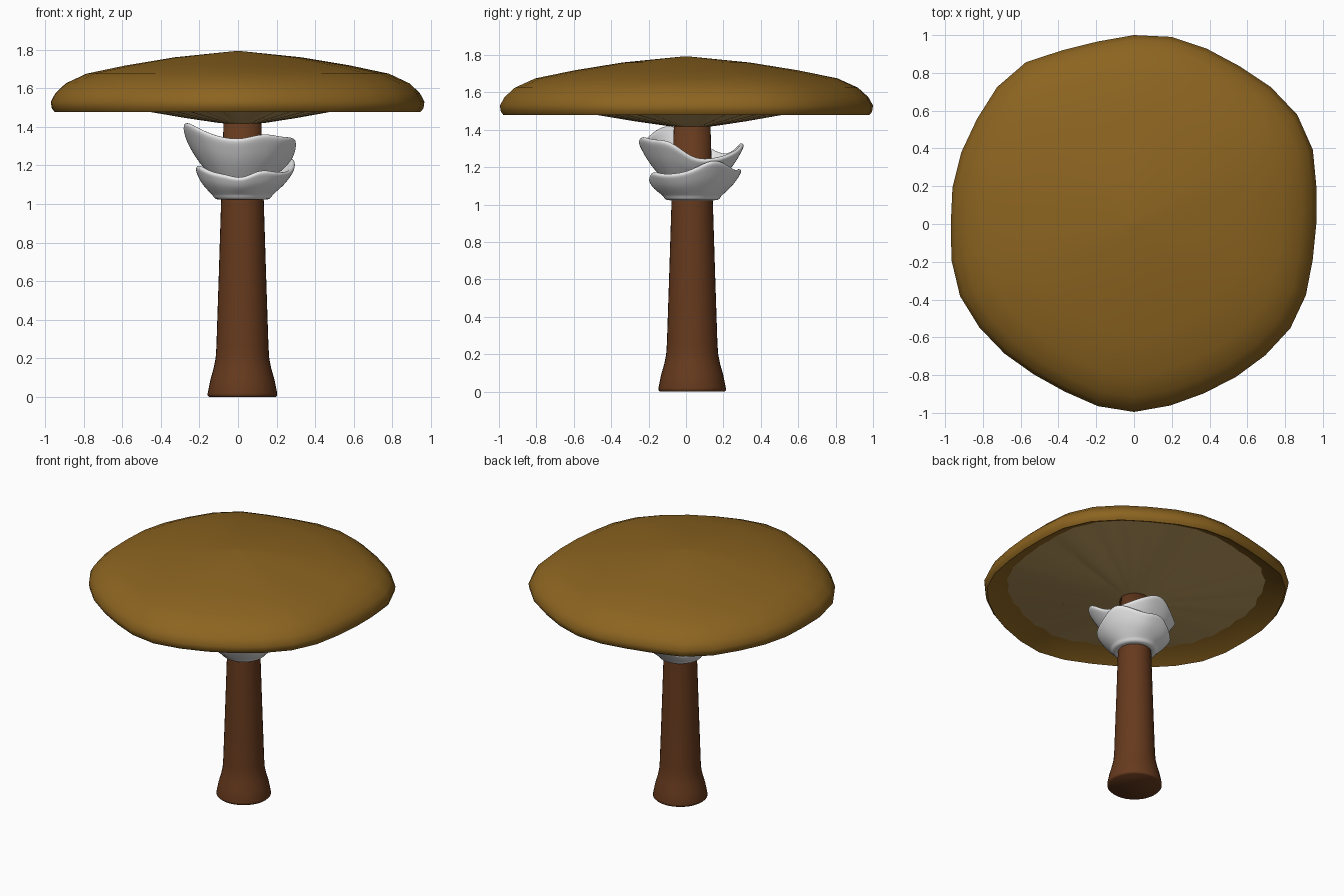
import bpy
import bmesh
from math import sin, cos, pi, radians

if "Cube" in bpy.data.objects:
    bpy.data.objects.remove(bpy.data.objects["Cube"])

STEM_X, STEM_Y = 0.023, 0.033


def material(name, rgb):
    mat = bpy.data.materials.new(name)
    mat.use_nodes = True
    colour = (*rgb, 1.0)
    mat.diffuse_color = colour
    bsdf = mat.node_tree.nodes["Principled BSDF"]
    bsdf.inputs["Base Color"].default_value = colour
    bsdf.inputs["Roughness"].default_value = 0.8
    return mat


def loft(name, mat, rings, close_start=False, close_end=False, smooth_angle=40):
    """Skin a stack of equal-length point rings into one object."""
    bm = bmesh.new()
    loops = [[bm.verts.new(p) for p in ring] for ring in rings]
    count = len(loops[0])
    for a, b in zip(loops, loops[1:]):
        for i in range(count):
            j = (i + 1) % count
            bm.faces.new((a[i], a[j], b[j], b[i]))
    if close_start:
        bm.faces.new(loops[0])
    if close_end:
        bm.faces.new(loops[-1])
    bmesh.ops.recalc_face_normals(bm, faces=bm.faces)
    mesh = bpy.data.meshes.new(name)
    bm.to_mesh(mesh)
    bm.free()
    mesh.materials.append(mat)
    obj = bpy.data.objects.new(name, mesh)
    bpy.context.collection.objects.link(obj)
    bpy.ops.object.select_all(action="DESELECT")
    obj.select_set(True)
    bpy.context.view_layer.objects.active = obj
    bpy.ops.object.shade_smooth_by_angle(angle=radians(smooth_angle))
    return obj


def polar(radius, angle, z, cx=0.0, cy=0.0):
    return (cx + radius * cos(angle), cy + radius * sin(angle), z)


cap_brown = material("cap_ochre_brown", (0.262, 0.127, 0.0145))
stem_brown = material("stem_red_brown", (0.133, 0.042, 0.0125))
gill_tan = material("gill_tan", (0.52, 0.34, 0.12))
skirt_white = material("skirt_white", (0.80, 0.80, 0.80))

# Irregular cap outline: radius in hundredths, anticlockwise from +x
OUTLINE = [96.5, 98.5, 102.5, 104, 102.5, 100.5, 100.5, 101,
           100, 98.5, 99.5, 103, 102.5, 100, 99, 98,
           97, 98.5, 99.7, 98.5, 97, 95.7, 96, 98.3,
           99.5, 98, 97, 97.3, 98.3, 99.5, 98.5, 96.5]
SIDES = len(OUTLINE)


def outline(step):
    """Outline radius at a whole or half step."""
    i = int(step)
    a, b = OUTLINE[i % SIDES], OUTLINE[(i + 1) % SIDES]
    return (a + (b - a) * (step - i)) / 100


# Cap: domed top, rounded rim, underside turned inwards
CAP_PROFILE = [(0.01, 1.793), (0.34, 1.76), (0.6, 1.718), (0.81, 1.675),
               (0.92, 1.625), (0.975, 1.575), (1.0, 1.53), (0.995, 1.497),
               (0.98, 1.478), (0.83, 1.56), (0.3, 1.6)]
cap = loft("cap", cap_brown,
           [[polar(outline(i) * f, 2 * pi * i / SIDES, z) for i in range(SIDES)]
            for f, z in CAP_PROFILE], True, True)

# Gills: shallow pleated cone sinking towards the stem
GILL_PROFILE = [(0.07, 1.415, 0), (0.13, 1.421, 0.001), (0.3, 1.446, 0.005),
                (0.5, 1.48, 0.009), (0.7, 1.518, 0.01), (0.87, 1.553, 0.006)]
gill_rings = []
for f, z, depth in GILL_PROFILE:
    gill_rings.append([polar(outline(i / 2) * f, pi * i / SIDES,
                             z + depth * (i % 2) * (1 + 0.5 * sin(i * 1.7)),
                             STEM_X * (1 - f), STEM_Y * (1 - f))
                       for i in range(2 * SIDES)])
gills = loft("gills", gill_tan, gill_rings, smooth_angle=30)

# Stem: slim taper with a flared foot, softly shaded round the bottom
STEM_PROFILE = [(0.172, 0), (0.18, 0.008), (0.18, 0.02), (0.166, 0.09),
                (0.149, 0.15), (0.139, 0.2), (0.135, 0.26), (0.122, 0.65),
                (0.111, 1.0), (0.097, 1.45)]
stem = loft("stem", stem_brown,
            [[polar(r, 2 * pi * i / 32, z, STEM_X, STEM_Y) for i in range(32)]
             for r, z in STEM_PROFILE], True, True, 180)


def skirt(name, base, rim):
    """Wavy cup: round base rings blended out to an uneven rim."""
    count = len(rim)
    rings = [[polar(r, 2 * pi * i / count, z, STEM_X, STEM_Y)
              for i in range(count)] for r, z in base]
    r0, z0 = base[-1]
    for t, bulge in ((0.4, 0.016), (0.75, 0.01), (1.0, 0.005)):
        rings.append([polar(r0 + (r / 100 - r0) * t + bulge,
                            2 * pi * i / count, z0 + (z / 100 - z0) * t,
                            STEM_X, STEM_Y) for i, (r, z) in enumerate(rim)])
    obj = loft(name, skirt_white, rings, smooth_angle=180)
    thick = obj.modifiers.new("thickness", "SOLIDIFY")
    thick.thickness = 0.028
    thick.offset = -1
    rounding = obj.modifiers.new("rounding", "SUBSURF")
    rounding.levels = rounding.render_levels = 2
    return obj


# Two-tier torn skirt; rims are (radius, height) in hundredths from +x
skirt("lower_skirt",
      [(0.105, 1.05), (0.13, 1.045), (0.134, 1.06), (0.15, 1.075)],
      [(25, 119), (28, 126), (25, 122), (25, 118),
       (25, 121), (23, 116), (22, 113), (22, 116),
       (22, 120), (23, 121), (22, 117), (21, 116),
       (21, 113), (22, 119), (23, 117), (24, 117)])
skirt("upper_skirt",
      [(0.105, 1.14), (0.13, 1.14), (0.15, 1.165)],
      [(24, 125), (24, 125), (25, 127), (27, 131),
       (26, 135), (24, 130), (24, 127), (27, 130),
       (28, 138), (32, 145), (29, 139), (26, 135),
       (27, 134), (28, 138), (29, 135), (30, 136)])
